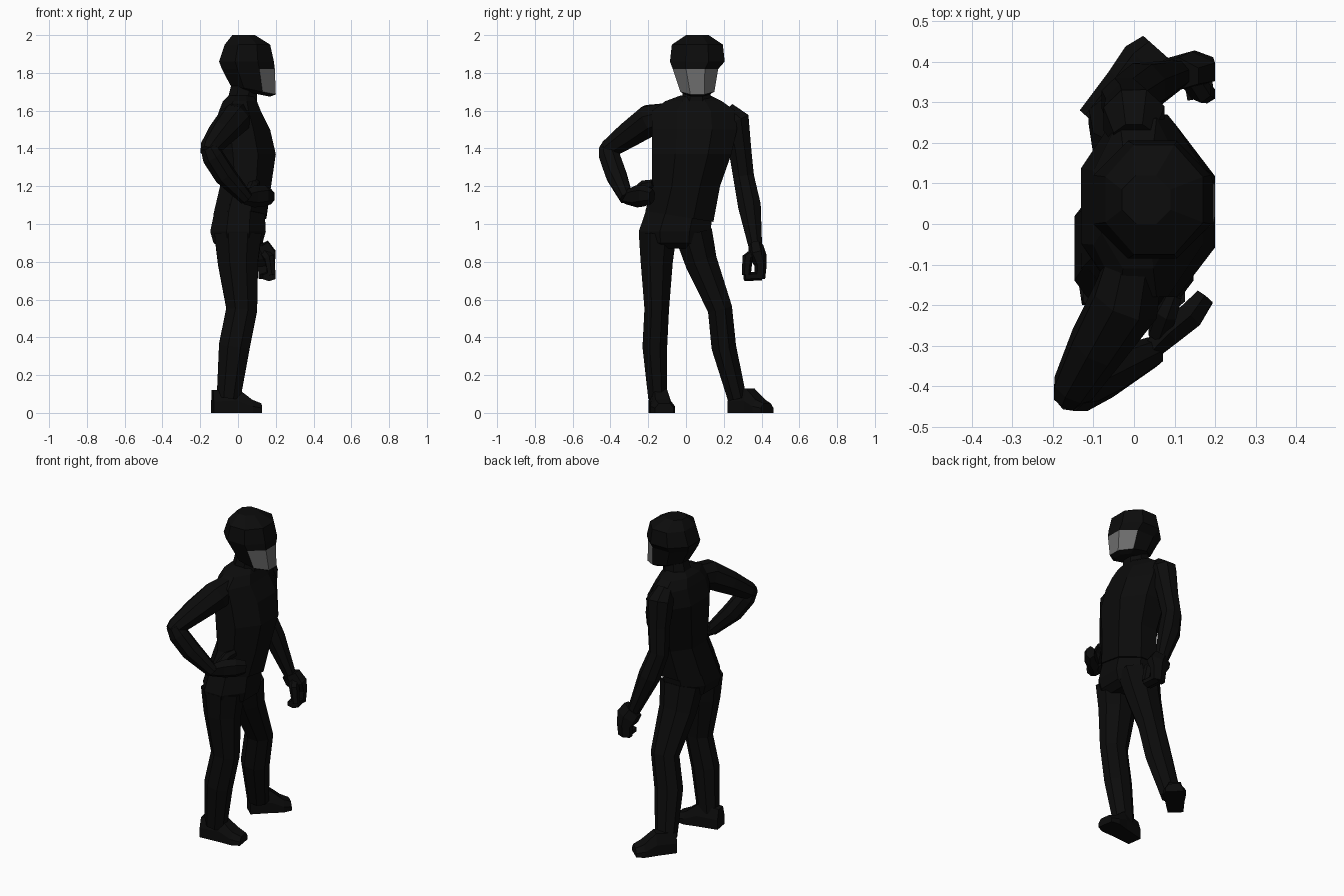
import bpy, bmesh, math
from mathutils import Vector

cube = bpy.data.objects.get("Cube")
if cube:
    bpy.data.objects.remove(cube)


def material(name, value):
    made = bpy.data.materials.new(name)
    made.use_nodes = True
    colour = (value, value, value, 1)
    made.diffuse_color = colour
    made.node_tree.nodes["Principled BSDF"].inputs["Base Color"].default_value = colour
    return made


BLACK = material("suit black", .0035)
GREY = material("visor grey", .15)


def skin(name, rings):
    """Join vertex rings into one closed, flat shaded object."""
    bm = bmesh.new()
    loops = [[bm.verts.new(point) for point in ring] for ring in rings]
    count = len(loops[0])
    for low, high in zip(loops, loops[1:]):
        for i in range(count):
            j = (i + 1) % count
            bm.faces.new((low[i], low[j], high[j], high[i]))
    bm.faces.new(reversed(loops[0]))
    bm.faces.new(loops[-1])
    bmesh.ops.recalc_face_normals(bm, faces=bm.faces)
    mesh = bpy.data.meshes.new(name)
    bm.to_mesh(mesh)
    bm.free()
    mesh.materials.append(BLACK)
    obj = bpy.data.objects.new(name, mesh)
    bpy.context.collection.objects.link(obj)
    return obj


def polygon(sides):
    """Polygon with flat sides towards the axes, one unit from its centre."""
    radius = 1 / math.cos(math.pi / sides)
    turns = [(i + .5) * math.tau / sides for i in range(sides)]
    return [(radius * math.cos(turn), radius * math.sin(turn)) for turn in turns]


def ring(z, deep, wide, x=0, y=0, pitch=0, roll=0):
    """Level body section; pitch and roll are its slopes along x and y."""
    return [(x + u * deep, y + v * wide, z + pitch * u * deep + roll * v * wide)
            for u, v in polygon(8)]


def joint(x, y, z, girth):
    return Vector((x, y, z)), girth


def limb(name, joints, depth=1, sides=8):
    """Tube through joints, with each section square to the limb."""
    points = [point for point, girth in joints]
    last = len(points) - 1
    rings = []
    for i, (point, girth) in enumerate(joints):
        along = points[min(i + 1, last)] - points[max(i - 1, 0)]
        side = along.cross(Vector((1, 0, 0))).normalized()
        front = side.cross(along).normalized()
        rings.append([point + (front * u * depth + side * v) * girth
                      for u, v in polygon(sides)])
    return skin(name, rings)


def leg(name, sideways):
    """Both legs share their heights, knee bend and girths."""
    heights = (.95, .8, .55, .35, .08)
    forward = (0, 0, .02, -.02, -.05)
    girths = (.1, .085, .065, .065, .05)
    limb(name, [joint(*spec) for spec in zip(forward, sideways, heights, girths)],
         depth=1.25)


def foot(name, heel, toe):
    """Boot with a high instep, a flat sole and a low, wide toe."""
    heel, toe = Vector(heel), Vector(toe)
    side = (toe - heel).orthogonal().normalized()
    rings = []
    for part, half, high in ((0, .045, .12), (.5, .055, .13), (.8, .065, .07), (1, .05, .05)):
        centre = heel.lerp(toe, part)
        outline = ((-1, 0), (1, 0), (1, high / 2), (.6, high), (-.6, high), (-1, high / 2))
        rings.append([(*(centre + side * across * half), z) for across, z in outline])
    skin(name, rings)


# Helmet, with the lower front faces as the visor
helmet = skin("helmet", [
    ring(z=1.69, deep=.08, wide=.06, x=.09, y=.06, pitch=-.2),
    ring(z=1.71, deep=.12, wide=.09, x=.08, y=.06, pitch=-.2),
    ring(z=1.82, deep=.14, wide=.12, x=.055, y=.05),
    ring(z=1.86, deep=.145, wide=.145, x=.045, y=.06),
    ring(z=1.95, deep=.12, wide=.135, x=.05, y=.06),
    ring(z=2, deep=.06, wide=.06, x=.03, y=.06)])
helmet.data.materials.append(GREY)
for face in helmet.data.polygons:
    if 1.72 < face.center.z < 1.81 and face.normal.x > .45:
        face.material_index = 1

skin("neck", [
    ring(z=1.6, deep=.09, wide=.1, x=.01, y=.05),
    ring(z=1.68, deep=.075, wide=.075, x=.025, y=.055),
    ring(z=1.76, deep=.065, wide=.065, x=.035, y=.055)])

# Jacket and hips, with a slanting hem
skin("jacket", [
    ring(z=1.04, deep=.14, wide=.18, x=.01, y=-.035, roll=-.16),
    ring(z=1.2, deep=.135, wide=.18, x=.04),
    ring(z=1.37, deep=.16, wide=.21, x=.04, y=.03),
    ring(z=1.5, deep=.15, wide=.225, x=.02, y=.045),
    ring(z=1.6, deep=.11, wide=.22, x=.01, y=.04),
    ring(z=1.65, deep=.09, wide=.15, x=.01, y=.04),
    ring(z=1.68, deep=.065, wide=.08, x=.015, y=.05)])
skin("hips", [
    ring(z=.87, deep=.09, wide=.15, y=-.05),
    ring(z=.9, deep=.13, wide=.18, y=-.06),
    ring(z=.96, deep=.147, wide=.19, y=-.06),
    ring(z=1.08, deep=.13, wide=.17, x=.01, y=-.03, roll=-.16)])

# Legs and boots
leg("straight_leg", (-.15, -.155, -.155, -.165, -.15))
leg("angled_leg", (.04, .08, .18, .2, .27))
foot("straight_foot", heel=(-.135, -.155), toe=(.12, -.115))
foot("angled_foot", heel=(-.1, .25), toe=(.06, .43))

# Hanging arm with a loosely curled hand
limb("hanging_arm", [
    joint(x=0, y=.21, z=1.6, girth=.05),
    joint(x=0, y=.26, z=1.55, girth=.075),
    joint(x=-.01, y=.285, z=1.4, girth=.06),
    joint(x=-.025, y=.305, z=1.25, girth=.055),
    joint(x=.02, y=.335, z=1.1, girth=.06),
    joint(x=.11, y=.37, z=.86, girth=.033)])
limb("hanging_palm", [
    joint(x=.11, y=.37, z=.88, girth=.035),
    joint(x=.14, y=.38, z=.83, girth=.04),
    joint(x=.15, y=.395, z=.78, girth=.028),
    joint(x=.15, y=.39, z=.71, girth=.025)], depth=1.6, sides=6)
limb("hanging_fingers", [
    joint(x=.15, y=.4, z=.725, girth=.02),
    joint(x=.165, y=.31, z=.72, girth=.02)], depth=1.7, sides=6)
limb("hanging_thumb", [
    joint(x=.13, y=.37, z=.85, girth=.025),
    joint(x=.165, y=.325, z=.82, girth=.025),
    joint(x=.18, y=.32, z=.73, girth=.02)], sides=6)

# Bent arm with the hand resting on the hip
limb("bent_upper_arm", [
    joint(x=0, y=-.1, z=1.57, girth=.07),
    joint(x=-.02, y=-.19, z=1.55, girth=.082),
    joint(x=-.09, y=-.3, z=1.475, girth=.068),
    joint(x=-.15, y=-.405, z=1.4, girth=.05),
    joint(x=-.165, y=-.435, z=1.38, girth=.035)])
limb("bent_forearm", [
    joint(x=-.16, y=-.42, z=1.41, girth=.04),
    joint(x=-.135, y=-.405, z=1.36, girth=.055),
    joint(x=-.07, y=-.37, z=1.26, girth=.055),
    joint(x=.045, y=-.315, z=1.135, girth=.035)])
limb("hip_palm", [
    joint(x=.03, y=-.325, z=1.14, girth=.03),
    joint(x=.085, y=-.265, z=1.145, girth=.05),
    joint(x=.14, y=-.225, z=1.15, girth=.05),
    joint(x=.175, y=-.18, z=1.145, girth=.035)], depth=.65, sides=6)
limb("hip_thumb", [
    joint(x=.06, y=-.27, z=1.16, girth=.025),
    joint(x=.08, y=-.22, z=1.205, girth=.025),
    joint(x=.1, y=-.175, z=1.215, girth=.018)], sides=6)
